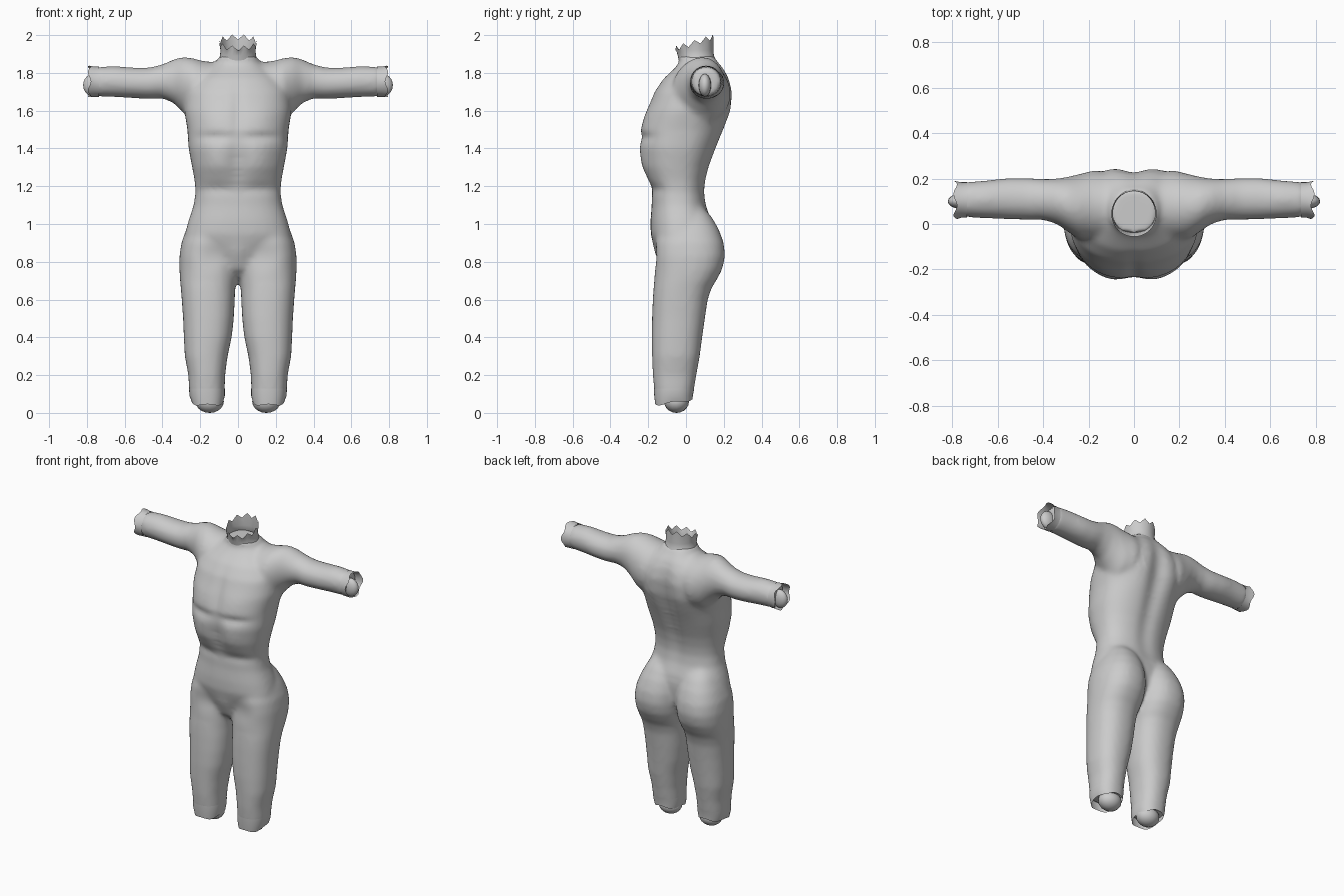
import bpy, bmesh, math
from mathutils import Vector

skin = bpy.data.materials.new("grey skin")
skin.diffuse_color = (0.6, 0.6, 0.6, 1)
N = 40


def place(axis, p, u, v):
    return Vector((u, v, p)) if axis == 'Z' else Vector((p, u, v))


def loft(bm, rings, axis='Z', power=2.0, mirror=False, caps=True, rim=None):
    """Rings are (position, low u, high u, low v, high v)."""
    s = -1 if mirror else 1
    rows = []
    for k, (p, u0, u1, v0, v1) in enumerate(rings):
        row = []
        for i in range(N):
            a = 2 * math.pi * i / N
            c, d = math.cos(a), math.sin(a)
            c = math.copysign(abs(c) ** (2 / power), c)
            d = math.copysign(abs(d) ** (2 / power), d)
            q = p + (rim(a) if rim and k == len(rings) - 1 else 0)
            co = place(axis, q, (u0 + u1) / 2 + c * (u1 - u0) / 2, (v0 + v1) / 2 + d * (v1 - v0) / 2)
            co.x *= s
            row.append(bm.verts.new(co))
        rows.append(row)
    faces = []
    for a, b in zip(rows, rows[1:]):
        for i in range(N):
            j = (i + 1) % N
            faces.append(bm.faces.new((a[i], a[j], b[j], b[i])))
    if caps:
        faces += [bm.faces.new(rows[0][::-1]), bm.faces.new(rows[-1])]
    if mirror != (rings[0][0] > rings[-1][0]):
        bmesh.ops.reverse_faces(bm, faces=faces)


def make(name, bm):
    me = bpy.data.meshes.new(name)
    bm.to_mesh(me)
    bm.free()
    ob = bpy.data.objects.new(name, me)
    bpy.context.collection.objects.link(ob)
    me.materials.append(skin)
    me.shade_smooth()
    return ob


# Profiles of the trunk, one leg and one arm
torso = [(0.72, -.05, .05, -.08, .03), (0.76, -.14, .14, -.13, .08), (0.85, -.25, .25, -.165, .13),
         (0.95, -.28, .28, -.187, .14), (1.02, -.262, .262, -.188, .135), (1.1, -.235, .235, -.182, .108),
         (1.17, -.225, .225, -.183, .10), (1.23, -.23, .23, -.202, .107), (1.3, -.243, .243, -.23, .125),
         (1.4, -.262, .262, -.247, .162), (1.5, -.268, .268, -.24, .20), (1.6, -.285, .285, -.207, .232),
         (1.7, -.275, .275, -.168, .243), (1.77, -.23, .23, -.12, .23), (1.82, -.17, .17, -.065, .205),
         (1.855, -.12, .12, -.035, .175), (1.89, -.097, .097, -.042, .15)]
leg = [(0.085, .072, .255, -.165, .035), (0.14, .07, .26, -.17, .045), (0.2, .068, .263, -.176, .055),
       (0.3, .055, .282, -.18, .073), (0.4, .033, .287, -.182, .086), (0.5, .022, .291, -.18, .10),
       (0.6, .017, .298, -.176, .115), (0.66, .014, .303, -.172, .135), (0.7, .006, .307, -.168, .16),
       (0.76, .0, .31, -.166, .192), (0.83, -.002, .31, -.168, .207), (0.9, .0, .30, -.165, .20),
       (0.97, .01, .275, -.15, .175), (1.04, .03, .24, -.12, .135), (1.1, .07, .2, -.08, .08)]
arm = [(0.08, -.05, .21, 1.6, 1.855), (0.18, -.08, .232, 1.52, 1.862), (0.24, -.07, .22, 1.53, 1.878),
       (0.29, -.035, .208, 1.59, 1.885), (0.34, .0, .2, 1.64, 1.872), (0.4, .018, .198, 1.665, 1.845),
       (0.47, .018, .203, 1.662, 1.828), (0.55, .02, .203, 1.666, 1.828), (0.65, .025, .192, 1.672, 1.836),
       (0.755, .03, .183, 1.675, 1.832)]

# Source solids fused into one skin
bm = bmesh.new()
loft(bm, torso, power=2.35)
for m in (False, True):
    loft(bm, leg, power=2.3, mirror=m)
    loft(bm, arm, axis='X', mirror=m)
body = make("body", bm)
mod = body.modifiers.new("fuse", 'REMESH')
mod.mode = 'VOXEL'
mod.voxel_size = 0.014
mod = body.modifiers.new("soften", 'SMOOTH')
mod.factor = 0.5
mod.iterations = 9
deps = bpy.context.evaluated_depsgraph_get()
fused = bpy.data.meshes.new_from_object(body.evaluated_get(deps))
body.modifiers.clear()
body.data = fused
fused.shade_smooth()


def bump(x, z, x0, z0, wx, wz):
    return math.exp(-((x - x0) / wx) ** 2 - ((z - z0) / wz) ** 2)


# Muscle relief: spine, shoulder blades, ribs, chest and belly
for v in fused.vertices:
    x, y, z = abs(v.co.x), v.co.y, v.co.z
    n = v.normal.y
    if n > 0.15 and z > 1.0:
        v.co.y += n * (-.024 * bump(x, z, 0, 1.48, .05, .32) + .012 * bump(x, z, .12, 1.62, .07, .15))
    elif n < -0.15 and x < .3:
        d = .012 * bump(x, z, .12, 1.33, .07, .09) + .010 * bump(x, z, .12, 1.56, .09, .07)
        d -= .016 * bump(x, z, 0, 1.33, .05, .13) + .008 * bump(x, z, 0, 1.6, .03, .15)
        d -= .012 * bump(x, z, .13, 1.46, .1, .025) + .010 * bump(x, z, .12, 1.19, .12, .03)
        d -= .014 * bump(x, z, .13, .83, .08, .06) * (x > .03)
        v.co.y += n * d


# Torn neck: open tube with a jagged rim, low at the front
def neck_rim(a):
    return .03 * math.sin(a) + .014 * math.cos(10 * a)


bm = bmesh.new()
loft(bm, [(1.855, -.108, .108, -.036, .163), (1.89, -.095, .095, -.043, .148),
          (1.92, -.093, .093, -.052, .145), (1.96, -.1, .1, -.056, .146)], caps=False, rim=neck_rim)
make("neck", bm)


# Open cuffs and the rounded bone stubs inside them
def stub(name, centre, radii):
    b = bmesh.new()
    bmesh.ops.create_uvsphere(b, u_segments=16, v_segments=10, radius=1)
    for v in b.verts:
        v.co = Vector(centre) + Vector([c * r for c, r in zip(v.co, radii)])
    make(name, b)


for side, m in (("right", True), ("left", False)):
    s = -1 if m else 1
    bm = bmesh.new()
    loft(bm, [(.735, .028, .184, 1.673, 1.833), (.76, .028, .184, 1.673, 1.833),
              (.787, .022, .19, 1.672, 1.838)], axis='X', mirror=m, caps=False,
         rim=lambda a: .008 * math.cos(5 * a))
    make(side + "_arm_cuff", bm)
    stub(side + "_arm_bone", (s * .765, .1, 1.735), (.055, .033, .06))
    bm = bmesh.new()
    loft(bm, [(.13, .07, .259, -.17, .044), (.09, .07, .257, -.168, .036),
              (.055, .078, .245, -.163, .035)], power=2.3, mirror=m, caps=False,
         rim=lambda a: .014 * math.sin(a) + .005 * math.cos(4 * a))
    make(side + "_leg_cuff", bm)
    stub(side + "_leg_bone", (s * .15, -.05, .06), (.075, .066, .06))
